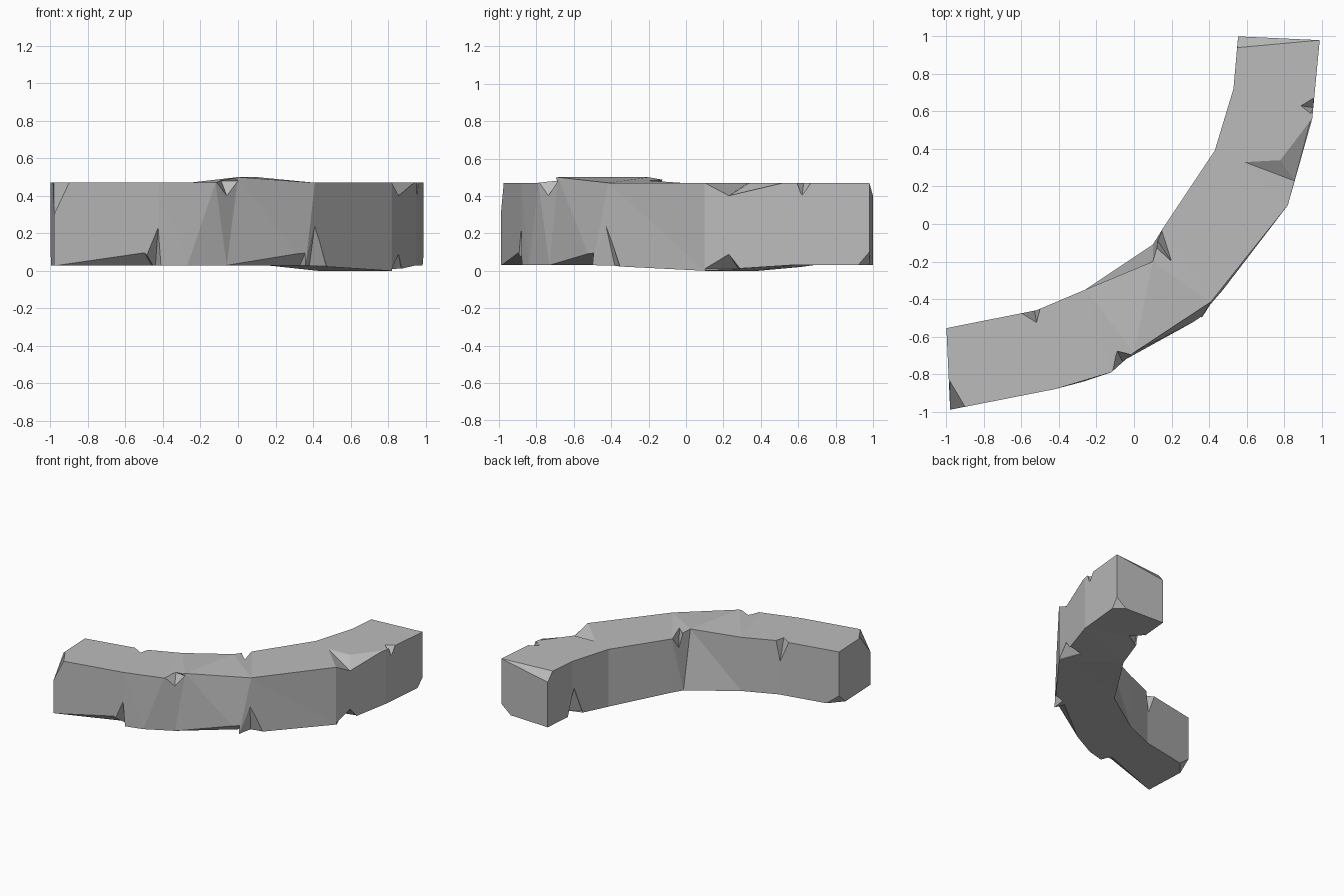
import bpy
import bmesh
from mathutils import Vector

cube = bpy.data.objects.get("Cube")
if cube:
    bpy.data.objects.remove(cube, do_unlink=True)

TOP, BOTTOM = 0.47, 0.03

# One grey stone colour
stone = bpy.data.materials.new("stone_grey")
stone.use_nodes = True
colour = (0.5, 0.5, 0.5, 1)
stone.diffuse_color = colour
stone.node_tree.nodes["Principled BSDF"].inputs["Base Color"].default_value = colour


def make_object(name, bm):
    bmesh.ops.recalc_face_normals(bm, faces=bm.faces)
    mesh = bpy.data.meshes.new(name)
    bm.to_mesh(mesh)
    bm.free()
    mesh.materials.append(stone)
    obj = bpy.data.objects.new(name, mesh)
    bpy.context.scene.collection.objects.link(obj)
    return obj


def section(outer, inner, outer_low=None, inner_low=None, top=TOP, bottom=BOTTOM):
    """Four corners of one cross-section of the curved block."""
    return [(*outer, top), (*inner, top),
            (*(inner_low or inner), bottom), (*(outer_low or outer), bottom)]


# Curved block, lofted through its bends
sections = [
    section((-0.98, -0.99), (-1, -0.555)),
    section((-0.42, -0.88), (-0.52, -0.46)),
    section((-0.12, -0.79), (-0.26, -0.35), outer_low=(-0.27, -0.84)),
    section((0, -0.685), (0.1, -0.2), (-0.06, -0.73), (0.1, -0.11), top=0.5),
    section((0.41, -0.415), (0.15, -0.03), outer_low=(0.36, -0.5)),
    section((0.82, 0.1), (0.43, 0.39), bottom=0),
    section((0.95, 0.56), (0.53, 0.72)),
    section((0.99, 0.98), (0.555, 1)),
]
bm = bmesh.new()
rings = [[bm.verts.new(p) for p in s] for s in sections]
for a, b in zip(rings, rings[1:]):
    for i in range(4):
        j = (i + 1) % 4
        bm.faces.new((a[i], a[j], b[j], b[i]))
bm.faces.new(rings[0])
bm.faces.new(rings[-1])
bmesh.ops.triangulate(bm, faces=[f for f in bm.faces])
block = make_object("curved_stone_block", bm)

cutters = []


def cut(points, out):
    """Remove the hull of the points, swept outwards clear of the block."""
    bm = bmesh.new()
    for p in points:
        bm.verts.new(p)
        bm.verts.new(Vector(p) + Vector(out))
    hull = bmesh.ops.convex_hull(bm, input=bm.verts)
    loose = {v for v in hull["geom_interior"] + hull["geom_unused"]
             if isinstance(v, bmesh.types.BMVert)}
    bmesh.ops.delete(bm, geom=list(loose), context="VERTS")
    cutter = make_object("chip_cutter", bm)
    cutter.hide_render = True
    cutters.append(cutter)
    mod = block.modifiers.new("chip", "BOOLEAN")
    mod.operation = "DIFFERENCE"
    mod.solver = "EXACT"
    mod.object = cutter


def chip(a, b, c, d, depth, level):
    """Notch along an edge from a to b, reaching c on the flat and d on the wall."""
    out = ((Vector(a) + Vector(b)) / 2 - Vector(c)).normalized() * 0.1
    rise = 0.1 if level > 0.25 else -0.1
    cut([(*a, level), (*b, level), (*c, level), (*d, depth)], (*out, rise))


# Chips along the top edges
chip((-0.12, -0.79), (0, -0.685), (-0.09, -0.675), (-0.06, -0.735), 0.4, 0.48)
chip((0.94, 0.59), (0.955, 0.67), (0.89, 0.63), (0.96, 0.62), 0.4, TOP)
chip((0.82, 0.1), (0.78, 0.34), (0.59, 0.33), (0.855, 0.23), 0.4, TOP)
chip((0.82, 0.1), (0.94, 0.55), (0.78, 0.34), (0.855, 0.23), 0.4, TOP)
chip((-0.6, -0.475), (-0.5, -0.45), (-0.52, -0.525), (-0.53, -0.462), 0.3, TOP)
chip((0.1, -0.11), (0.15, -0.03), (0.2, -0.2), (0.12, -0.08), 0.37, 0.48)

# Chips along the bottom edges
chip((-0.97, -0.99), (-0.43, -0.89), (-0.46, -0.8), (-0.5, -0.9), 0.1, BOTTOM)
chip((-0.51, -0.9), (-0.41, -0.88), (-0.44, -0.8), (-0.425, -0.885), 0.24, BOTTOM)
chip((-0.06, -0.73), (0.36, -0.5), (0.33, -0.42), (0.36, -0.5), 0.1, BOTTOM)
chip((0.36, -0.5), (0.47, -0.35), (0.38, -0.38), (0.41, -0.43), 0.25, 0.025)
chip((0.82, 0.1), (0.87, 0.3), (0.75, 0.28), (0.855, 0.23), 0.09, 0.01)
chip((0.54, 0.77), (0.51, 0.62), (0.62, 0.68), (0.53, 0.7), 0.25, BOTTOM)

# Broken corners at the two ends
cut([(-0.9, -0.975, TOP), (-0.98, -0.84, TOP), (-0.98, -0.99, 0.3)], (-0.1, -0.1, 0.1))
cut([(-0.9, -0.535, BOTTOM), (-1, -0.65, BOTTOM), (-1, -0.555, 0.11)], (-0.1, 0.1, -0.1))
cut([(0.985, 0.92, BOTTOM), (0.9, 0.985, BOTTOM), (0.99, 0.98, 0.1)], (0.1, 0.1, -0.1))
cut([(0.55, 0.94, TOP), (0.99, 0.98, TOP), (0.555, 1, 0.4)], (-0.02, 0.1, 0.1))

# Bake the chips into the block and discard the cutters
graph = bpy.context.evaluated_depsgraph_get()
baked = bpy.data.meshes.new_from_object(block.evaluated_get(graph))
block.modifiers.clear()
block.data = baked
baked.materials.clear()
baked.materials.append(stone)
for poly in baked.polygons:
    poly.material_index = 0
    poly.use_smooth = False
for cutter in cutters:
    bpy.data.objects.remove(cutter, do_unlink=True)
